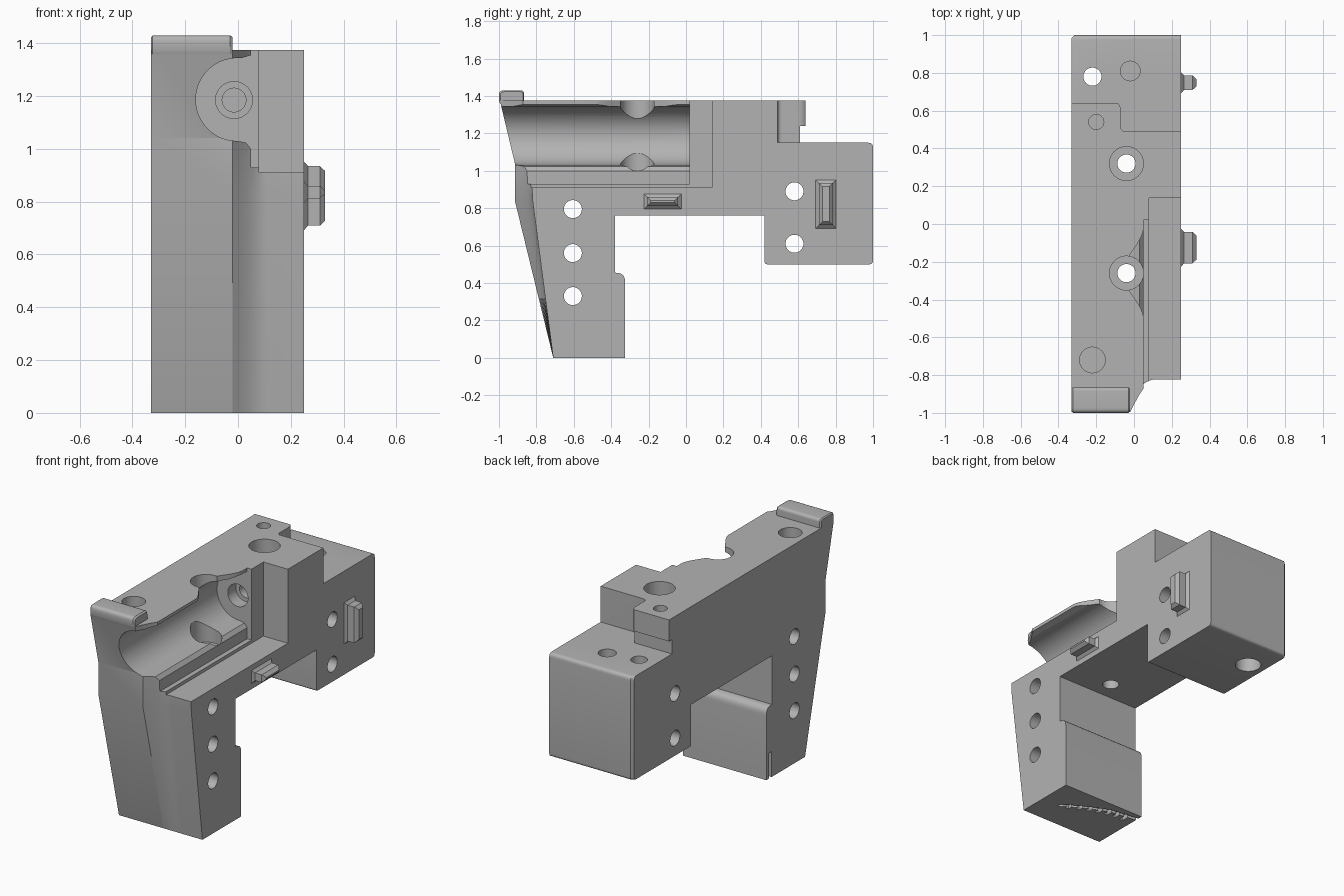
import bpy, bmesh, math
from mathutils import Vector

cube = bpy.data.objects.get("Cube")
if cube:
    bpy.data.objects.remove(cube, do_unlink=True)

grey = bpy.data.materials.new("matte grey")
grey.use_nodes = True
GREY = (0.45, 0.45, 0.45, 1)
grey.diffuse_color = GREY
grey.node_tree.nodes["Principled BSDF"].inputs["Base Color"].default_value = GREY


def rounded(points, steps=5):
    """Replace each (a, b, radius) corner with a smooth arc."""
    out, n = [], len(points)
    for i, p in enumerate(points):
        c = Vector(p[:2])
        if len(p) < 3:
            out.append(c)
            continue
        to_prev = (Vector(points[i - 1][:2]) - c).normalized() * p[2]
        to_next = (Vector(points[(i + 1) % n][:2]) - c).normalized() * p[2]
        for k in range(steps + 1):
            t = k / steps
            out.append(c + to_prev * (1 - t) ** 2 + to_next * t ** 2)
    return out


def loft(name, rings):
    """Skin a list of equal-length point rings and cap both ends."""
    bm = bmesh.new()
    rows = [[bm.verts.new(p) for p in ring] for ring in rings]
    n = len(rows[0])
    for a, b in zip(rows, rows[1:]):
        for i in range(n):
            j = (i + 1) % n
            bm.faces.new((a[i], a[j], b[j], b[i]))
    bm.faces.new(rows[0])
    bm.faces.new(rows[-1])
    bmesh.ops.recalc_face_normals(bm, faces=bm.faces)
    mesh = bpy.data.meshes.new(name)
    bm.to_mesh(mesh)
    bm.free()
    mesh.materials.append(grey)
    ob = bpy.data.objects.new(name, mesh)
    bpy.context.collection.objects.link(ob)
    return ob


PLACE = {"x": lambda a, b, h: (h, a, b),
         "y": lambda a, b, h: (a, h, b),
         "z": lambda a, b, h: (a, b, h)}


def prism(name, points, axis, lo, hi):
    return loft(name, [[PLACE[axis](a, b, h) for a, b in points] for h in (lo, hi)])


def rod(axis, a, b, r, lo, hi, sides=40):
    ring = [(a + r * math.cos(math.tau * i / sides), b + r * math.sin(math.tau * i / sides))
            for i in range(sides)]
    return prism("hole_cutter", ring, axis, lo, hi)


def rect(a0, a1, b0, b1):
    return [(a0, b0), (a1, b0), (a1, b1), (a0, b1)]


def apply_boolean(target, other, operation="DIFFERENCE"):
    mod = target.modifiers.new("cut", "BOOLEAN")
    mod.operation, mod.solver, mod.object = operation, "EXACT", other
    bpy.ops.object.select_all(action="DESELECT")
    bpy.context.view_layer.objects.active = target
    target.select_set(True)
    bpy.ops.object.modifier_apply(modifier=mod.name)
    bpy.data.objects.remove(other, do_unlink=True)


# Side outline; the front edge slides from full to set back by factor t
FULL = [-0.995, -0.915, -0.915, -0.71]
SET_BACK = [-0.83, -0.83, -0.82, -0.71]


def side_ring(x, t, back):
    front = [f + (s - f) * t for f, s in zip(FULL, SET_BACK)]
    outline = [(y, z) for y, z in zip(front, (1.375, 1.04, 0.84, 0))]
    outline += [(-0.325, 0), (-0.325, 0.455, 0.05), (-0.38, 0.455), (-0.38, 0.76),
                (0.42, 0.76), (0.42, 0.5, 0.015), (back, 0.5, 0.02), (back, 1.15, 0.025),
                (0.61, 1.15), (0.61, 1.24), (0.64, 1.24), (0.64, 1.375)]
    return [(x, p.x, p.y) for p in rounded(outline)]


# Main body with the concave scoop at its front corner
rings = [side_ring(-0.33, 0, 0.985), side_ring(-0.315, 0, 1.0)]
for i in range(11):
    u = i / 10
    rings.append(side_ring(-0.02 + 0.13 * u, math.sin(u * math.pi / 2), 1.0))
rings.append(side_ring(0.25, 1, 1.0))
body = loft("main_body", rings)

# Raised rear top: step cut away on one side
step = rounded([(0.4, 0.49), (-0.07, 0.49, 0.025), (-0.07, 0.64, 0.04),
                (-0.13, 0.66), (-0.13, 0.8), (0.4, 0.8)])
apply_boolean(body, prism("step_cutter", step, "z", 1.15, 1.5))

# Side recess and round channel along the top
apply_boolean(body, prism("recess_cutter", rect(0.08, 0.4, 0.91, 1.5), "y", -1.2, 0.138))
channel = [(0.4, 1.5), (0.05, 1.5), (0.05, 1.355)]
for i in range(25):
    a = math.radians(85 + 185 * i / 24)
    channel.append((-0.003 + 0.157 * math.cos(a), 1.187 + 0.157 * math.sin(a)))
channel += [Vector((0.03, 1.024)), (0.05, 1.0), (0.05, 0.93), (0.08, 0.93), (0.1, 0.912), (0.4, 0.912)]
apply_boolean(body, prism("channel_cutter", channel, "y", -1.2, 0.02))

# Curved bite out of the channel roof around the screw hole
bite = []
for i in range(25):
    s = i / 12 - 1
    bite.append((0.052 - 0.11 * math.cos(s * math.pi / 2) ** 2, -0.26 + 0.25 * s))
bite += [(0.4, -0.01), (0.4, -0.51)]
apply_boolean(body, prism("bite_cutter", bite, "z", 1.19, 1.5))

# Vertical holes: x, y, radius, bottom, top
for hole in [(-0.04, -0.26, 0.09, 0.95, 1.5), (-0.04, -0.26, 0.048, 0.6, 1.2),
             (-0.04, 0.32, 0.09, 0.95, 1.5), (-0.04, 0.32, 0.048, 0.6, 1.2),
             (-0.22, 0.78, 0.048, 0.4, 1.3), (-0.22, 0.78, 0.075, 0.4, 0.62),
             (-0.02, 0.81, 0.052, 0.95, 1.3), (-0.2, 0.54, 0.04, 1.15, 1.5),
             (-0.22, -0.72, 0.068, 1.25, 1.5)]:
    apply_boolean(body, rod("z", *hole))

# Cross holes through the leg and the rear block
for y, z in [(-0.605, 0.795), (-0.605, 0.56), (-0.605, 0.33), (0.58, 0.89), (0.58, 0.61)]:
    apply_boolean(body, rod("x", y, z, 0.048, -0.5, 0.5))

# Stepped hole in the end wall of the channel
apply_boolean(body, rod("y", -0.015, 1.185, 0.07, -0.01, 0.1))
apply_boolean(body, rod("y", -0.015, 1.185, 0.045, 0.05, 0.2))

# Wire groove under the leg, open at the side, with small teeth
path = [Vector(p) for p in ((0.13, -0.535), (0, -0.455), (-0.14, -0.39), (-0.4, -0.355))]
half = Vector((0, 0.012))
groove = [p + half for p in path] + [p - half for p in reversed(path)]
apply_boolean(body, prism("groove_cutter", groove, "z", -0.1, 0.16))
for i in range(7):
    x = 0.07 - 0.055 * i
    y = -0.5 + 0.1 * (1 - (i / 6 - 1) ** 2)
    apply_boolean(body, prism("tooth_cutter", rect(x - 0.012, x + 0.012, y - 0.03, y + 0.02),
                              "z", -0.1, 0.03))

# Rounded lip on the front top edge
lip = rounded([(-0.995, 1.36), (-0.865, 1.36), (-0.865, 1.43, 0.02), (-1.0, 1.43, 0.025),
               (-1.0, 1.375)])
lip_rings = [[(x, -0.93 + (p.x + 0.93) * s, 1.36 + (p.y - 1.36) * s) for p in lip]
             for x, s in ((-0.33, 0.9), (-0.323, 1), (-0.03, 1), (-0.02, 0.9))]
loft("front_lip", lip_rings)


# Locating pegs with a flared foot and a chamfered tip
def peg(name, y, z, half_y, half_z):
    sections = [(0.245, 0), (0.25, 0), (0.265, 0.017), (0.31, 0.017), (0.33, 0.036)]
    loft(name, [[(x, *p) for p in rect(y - half_y + k, y + half_y - k,
                                       z - half_z + k, z + half_z - k)]
                for x, k in sections])


peg("rear_peg", 0.748, 0.822, 0.055, 0.13)
peg("middle_peg", -0.125, 0.836, 0.1, 0.041)

# Smooth the curved faces, keep the edges crisp
bpy.ops.object.select_all(action="DESELECT")
for name in ("main_body", "front_lip"):
    bpy.data.objects[name].select_set(True)
bpy.context.view_layer.objects.active = body
bpy.ops.object.shade_smooth_by_angle(angle=math.radians(25))
